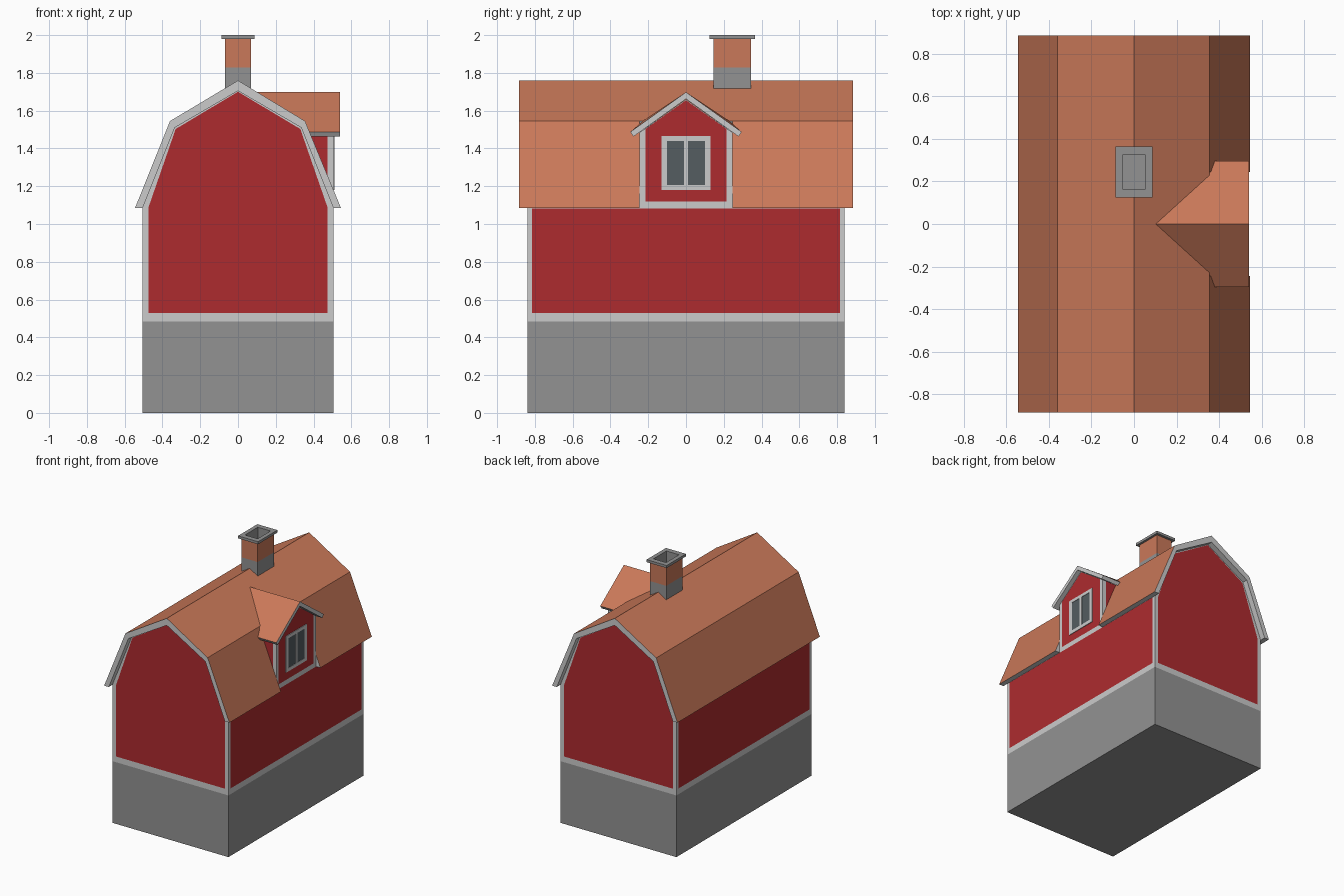
import bpy, bmesh
from mathutils import Vector

if "Cube" in bpy.data.objects:
    bpy.data.objects.remove(bpy.data.objects["Cube"])


def material(name, rgb):
    m = bpy.data.materials.new(name)
    m.diffuse_color = (*rgb, 1)
    m.use_nodes = True
    m.node_tree.nodes["Principled BSDF"].inputs["Base Color"].default_value = m.diffuse_color
    return m


MATS = [material("stone", (0.29, 0.29, 0.29)), material("trim", (0.52, 0.52, 0.52)),
        material("red_boards", (0.42, 0.024, 0.028)), material("roof_tile", (0.59, 0.19, 0.10)),
        material("glass", (0.09, 0.11, 0.12))]
STONE, TRIM, RED, TILE, GLASS = range(5)


def face(bm, pts, mat):
    f = bm.faces.new([bm.verts.new(Vector(p)) for p in pts])
    f.material_index = mat


def framed(bm, outer, inner):
    """Flat red panel with a flush trim border."""
    n = len(outer)
    for i in range(n):
        j = (i + 1) % n
        face(bm, [outer[i], outer[j], inner[j], inner[i]], TRIM)
    face(bm, inner, RED)


def prism(bm, prof, y0, y1, tiled):
    """Extrude an xz profile along y; edges in 'tiled' become roof tile."""
    n = len(prof)
    for y in (y0, y1):
        face(bm, [(x, y, z) for x, z in prof], TRIM)
    for i in range(n):
        (xa, za), (xb, zb) = prof[i], prof[(i + 1) % n]
        face(bm, [(xa, y0, za), (xb, y0, zb), (xb, y1, zb), (xa, y1, za)],
             TILE if i in tiled else TRIM)


def box(bm, x0, x1, y0, y1, z0, z1, mat):
    r = bmesh.ops.create_cube(bm, size=1)
    for v in r["verts"]:
        v.co = Vector(((x0 + x1) / 2 + v.co.x * (x1 - x0), (y0 + y1) / 2 + v.co.y * (y1 - y0),
                       (z0 + z1) / 2 + v.co.z * (z1 - z0)))
        for f in v.link_faces:
            f.material_index = mat


def tube(bm, hx, hy, ix, iy, cy, z0, z1, mat):
    """Square tube with a stone-coloured flue."""
    ring = [(-1, -1), (1, -1), (1, 1), (-1, 1)]
    for i in range(4):
        a, b = ring[i], ring[(i + 1) % 4]
        o = [(s * hx, cy + t * hy) for s, t in (a, b)]
        n = [(s * ix, cy + t * iy) for s, t in (a, b)]
        for (p, q), m in ((o, mat), (n, STONE)):
            face(bm, [(*p, z0), (*q, z0), (*q, z1), (*p, z1)], m)
        for z in (z0, z1):
            face(bm, [(*o[0], z), (*o[1], z), (*n[1], z), (*n[0], z)], mat)


def finish(bm, name):
    bmesh.ops.remove_doubles(bm, verts=bm.verts, dist=1e-5)
    bmesh.ops.recalc_face_normals(bm, faces=bm.faces)
    me = bpy.data.meshes.new(name)
    bm.to_mesh(me)
    bm.free()
    for m in MATS:
        me.materials.append(m)
    ob = bpy.data.objects.new(name, me)
    bpy.context.collection.objects.link(ob)


def mirrored(half):
    """Complete a right-half profile that ends on the centre line."""
    return half + [(-x, z) for x, z in reversed(half[:-1])]


# Foundation
bm = bmesh.new()
box(bm, -0.505, 0.505, -0.84, 0.84, 0, 0.485, STONE)
finish(bm, "foundation")

# Barn walls: gambrel gables and long sides, each a trimmed red panel
bm = bmesh.new()
out = mirrored([(0.505, 0.485), (0.505, 1.085), (0.335, 1.51), (0, 1.705)])
inn = mirrored([(0.475, 0.53), (0.475, 1.085), (0.33, 1.503), (0, 1.70)])
for s in (-1, 1):
    framed(bm, [(x, s * 0.84, z) for x, z in out], [(x, s * 0.84, z) for x, z in inn])
    framed(bm, [(s * 0.505, y, z) for y, z in ((-0.84, 0.485), (0.84, 0.485), (0.84, 1.085), (-0.84, 1.085))],
           [(s * 0.505, y, z) for y, z in ((-0.815, 0.53), (0.815, 0.53), (0.815, 1.083), (-0.815, 1.083))])
for i in (1, 2, 3, 4, 6):
    (xa, za), (xb, zb) = out[i], out[(i + 1) % 7]
    face(bm, [(xa, -0.84, za), (xb, -0.84, zb), (xb, 0.84, zb), (xa, 0.84, za)], TRIM)
finish(bm, "barn_walls")

# Main roof, with a gap in the lower right slope for the dormer
bm = bmesh.new()
prism(bm, [(-0.545, 1.085), (-0.36, 1.545), (0, 1.76), (0.355, 1.545),
           (0.335, 1.51), (0, 1.705), (-0.335, 1.51), (-0.505, 1.085)], -0.885, 0.885, (0, 1, 2))
finish(bm, "main_roof")
for s, name in ((-1, "front"), (1, "back")):
    bm = bmesh.new()
    prism(bm, [(0.355, 1.545), (0.545, 1.085), (0.505, 1.085), (0.335, 1.51)],
          s * 0.245, s * 0.885, (0,))
    finish(bm, "lower_roof_" + name)

# Dormer walls
bm = bmesh.new()
F = 0.505
framed(bm, [(F, y, z) for y, z in mirrored([(0.245, 1.085), (0.245, 1.485), (0, 1.66)])],
       [(F, y, z) for y, z in mirrored([(0.215, 1.12), (0.215, 1.503), (0, 1.655)])])
apex = (0.12, 0, 1.66)
for s in (-1, 1):
    y = s * 0.245
    framed(bm, [(F, y, 1.085), (F, y, 1.485), (0.345, y, 1.485)],
           [(0.475, y, 1.165), (0.475, y, 1.484), (0.347, y, 1.484)])
    face(bm, [(F, y, 1.485), (0.345, y, 1.485), apex, (F, 0, 1.66)], TRIM)
face(bm, [(F, -0.245, 1.085), (F, 0.245, 1.085), (0.345, 0.245, 1.485), (0.345, -0.245, 1.485)], TRIM)
face(bm, [(0.345, 0.245, 1.485), (0.345, -0.245, 1.485), apex], TRIM)
finish(bm, "dormer_walls")

# Dormer roof, fading into the main roof along two valleys
bm = bmesh.new()
for s in (-1, 1):
    top = [(0.10, 0, 1.698), (0.54, 0, 1.698), (0.54, s * 0.295, 1.487),
           (0.375, s * 0.295, 1.487), (0.35, s * 0.228, 1.546)]
    low = [(x, y - s * 0.017 if y else 0, z - (0.024 if y else 0.036)) for x, y, z in top]
    face(bm, top, TILE)
    face(bm, low, TRIM)
    for i in range(1, 5):
        j = (i + 1) % 5
        face(bm, [top[i], top[j], low[j], low[i]], TRIM)
finish(bm, "dormer_roof")

# Dormer window: frame bars and two panes
bm = bmesh.new()
for y0, y1 in ((-0.13, -0.10), (-0.01, 0.01), (0.10, 0.13)):
    box(bm, 0.50, 0.510, y0, y1, 1.18, 1.465, TRIM)
for z0, z1 in ((1.18, 1.207), (1.44, 1.465)):
    for y0, y1 in ((-0.10, -0.01), (0.01, 0.10)):
        box(bm, 0.50, 0.510, y0, y1, z0, z1, TRIM)
finish(bm, "window_frame")
bm = bmesh.new()
for y0, y1 in ((-0.10, -0.01), (0.01, 0.10)):
    box(bm, 0.50, 0.507, y0, y1, 1.207, 1.44, GLASS)
finish(bm, "window_panes")

# Chimney: stone base, tiled stack, overhanging cap
bm = bmesh.new()
box(bm, -0.07, 0.07, 0.145, 0.345, 1.715, 1.828, STONE)
finish(bm, "chimney_base")
bm = bmesh.new()
tube(bm, 0.07, 0.10, 0.055, 0.08, 0.245, 1.828, 1.98, TILE)
finish(bm, "chimney_stack")
bm = bmesh.new()
tube(bm, 0.087, 0.12, 0.055, 0.08, 0.245, 1.98, 2.0, STONE)
finish(bm, "chimney_cap")
